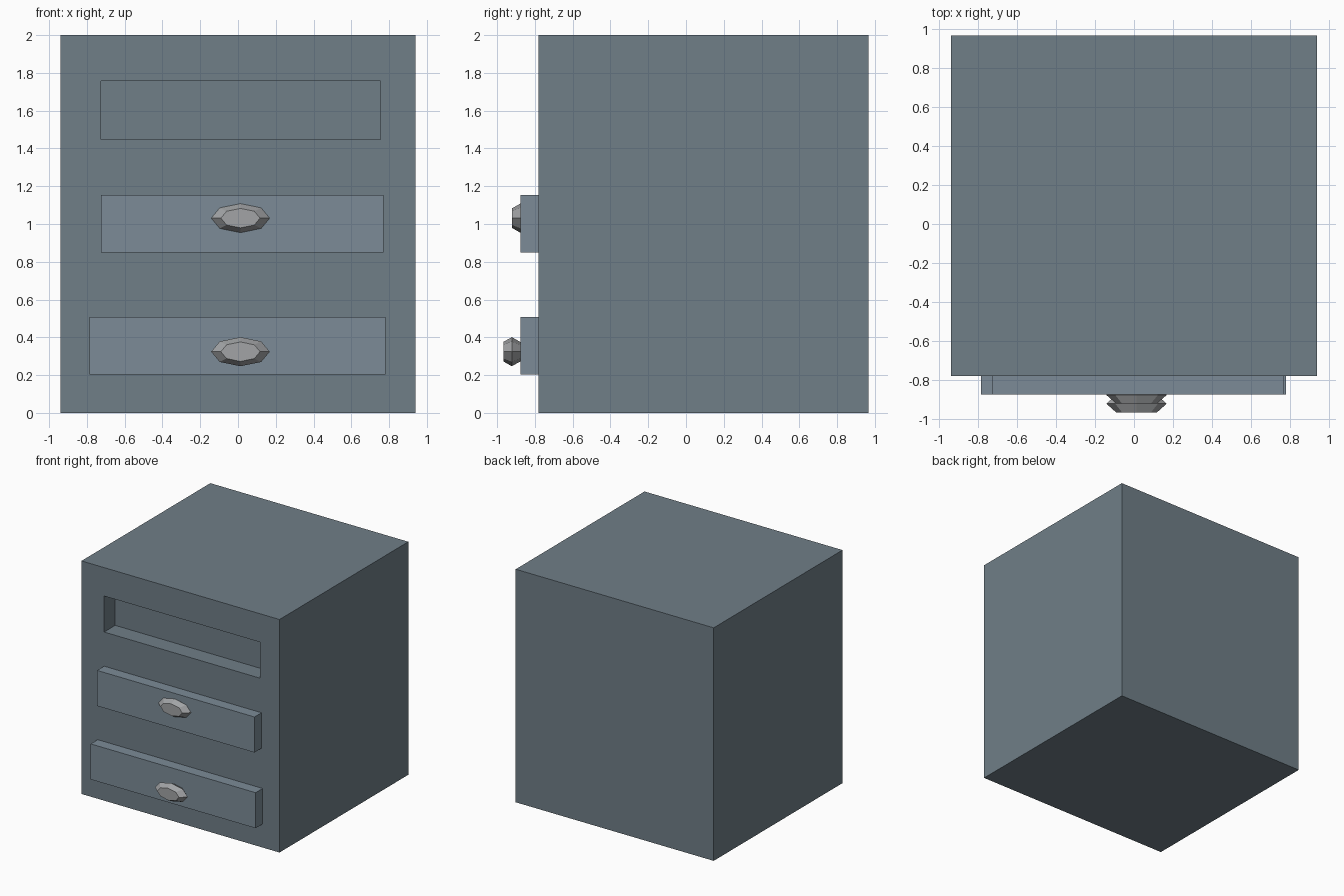
import bpy
import bmesh
from math import cos, sin, pi

if "Cube" in bpy.data.objects:
    bpy.data.objects.remove(bpy.data.objects["Cube"])


def material(name, color):
    mat = bpy.data.materials.new(name)
    mat.diffuse_color = (*color, 1)
    mat.use_nodes = True
    mat.node_tree.nodes["Principled BSDF"].inputs["Base Color"].default_value = mat.diffuse_color
    return mat


def add_object(name, bm, mat=None):
    bmesh.ops.recalc_face_normals(bm, faces=bm.faces)
    mesh = bpy.data.meshes.new(name)
    bm.to_mesh(mesh)
    bm.free()
    obj = bpy.data.objects.new(name, mesh)
    bpy.context.collection.objects.link(obj)
    if mat:
        mesh.materials.append(mat)
    return obj


def box(name, x, y, z, mat=None):
    """Box from (min, max) ranges."""
    bm = bmesh.new()
    bmesh.ops.create_cube(bm, size=1)
    for v in bm.verts:
        v.co = [r[0] + (c + 0.5) * (r[1] - r[0]) for c, r in zip(v.co, (x, y, z))]
    return add_object(name, bm, mat)


def knob(name, x, y, z, mat):
    """Flattened eight-sided knob: narrow, wide and narrow rings, capped flat."""
    bm = bmesh.new()
    rings = []
    for dy, s in ((0.045, 0.67), (0, 1), (-0.045, 0.67)):
        rings.append([bm.verts.new((x + 0.155 * s * cos(i * pi / 4), y + dy,
                                    z + 0.077 * s * sin(i * pi / 4)))
                      for i in range(8)])
    for a, b in zip(rings, rings[1:]):
        for i in range(8):
            j = (i + 1) % 8
            bm.faces.new((a[i], a[j], b[j], b[i]))
    bm.faces.new(rings[0])
    bm.faces.new(rings[-1])
    return add_object(name, bm, mat)


slate = material("slate", (0.16, 0.21, 0.245))
slate_light = material("slate_light", (0.20, 0.26, 0.31))
metal = material("knob_grey", (0.36, 0.37, 0.38))

# Cabinet body with the open top drawer slot cut into its front
cabinet = box("cabinet", (-0.94, 0.94), (-0.78, 0.967), (0, 2), slate)
cutter = box("slot_cutter", (-0.725, 0.755), (-0.9, -0.63), (1.447, 1.756), slate)
cutter.hide_render = True
cutter.display_type = 'WIRE'
cut = cabinet.modifiers.new("slot", 'BOOLEAN')
cut.operation = 'DIFFERENCE'
cut.solver = 'EXACT'
cut.object = cutter

# Two drawer fronts standing proud of the body
box("middle_drawer", (-0.725, 0.769), (-0.875, -0.775), (0.849, 1.154), slate_light)
box("bottom_drawer", (-0.786, 0.78), (-0.875, -0.775), (0.202, 0.507), slate_light)

# Knobs: the middle one is half sunk into its drawer
knob("middle_knob", 0.013, -0.877, 1.031, metal)
knob("bottom_knob", 0.013, -0.922, 0.324, metal)
